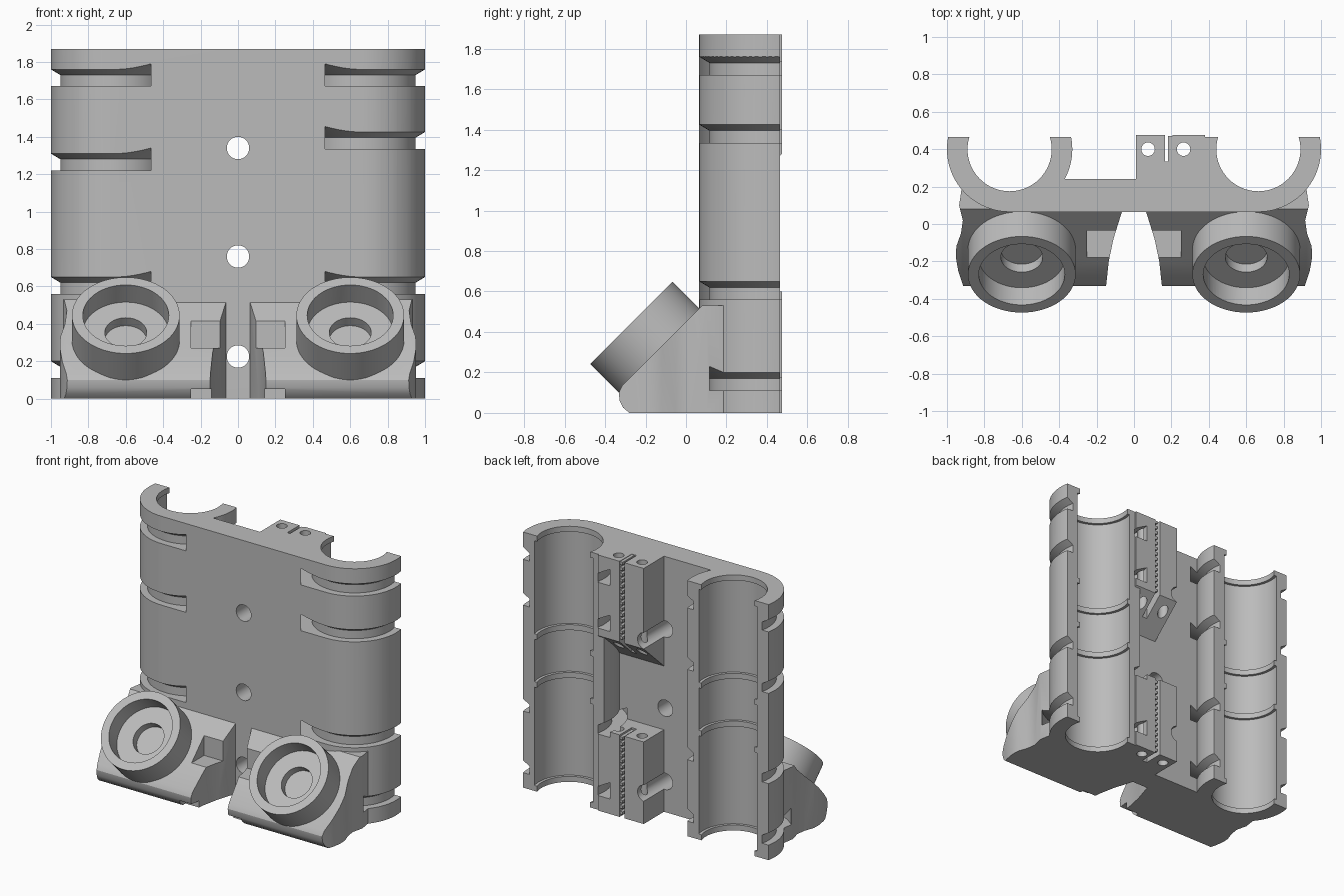
import bpy, bmesh, math
from mathutils import Matrix, Vector

if "Cube" in bpy.data.objects:
    bpy.data.objects.remove(bpy.data.objects["Cube"])

H = 1.87                  # total height
RX, RY = 0.665, 0.40      # bearing rail axis
R_OUT = 0.335             # rail outer radius
BACK = 0.465              # rear plane of the rails

grey = bpy.data.materials.new("light_grey_plastic")
grey.use_nodes = True
grey.diffuse_color = (0.5, 0.5, 0.5, 1)
grey.node_tree.nodes["Principled BSDF"].inputs["Base Color"].default_value = (0.5, 0.5, 0.5, 1)


def finish(name, bm, matrix=None):
    if matrix:
        bm.transform(matrix)
    bmesh.ops.recalc_face_normals(bm, faces=bm.faces[:])
    mesh = bpy.data.meshes.new(name)
    bm.to_mesh(mesh)
    bm.free()
    mesh.materials.append(grey)
    ob = bpy.data.objects.new(name, mesh)
    bpy.context.collection.objects.link(ob)
    return ob


def extrude(name, points, lo, hi, axis="Z"):
    """Extrude an (x, y) outline along Z, or a (y, z) outline along X."""
    place = (lambda a, b: (a, b, lo)) if axis == "Z" else (lambda a, b: (lo, a, b))
    step = (0, 0, hi - lo) if axis == "Z" else (hi - lo, 0, 0)
    bm = bmesh.new()
    face = bm.faces.new([bm.verts.new(place(a, b)) for a, b in points])
    out = bmesh.ops.extrude_face_region(bm, geom=[face])
    moved = [g for g in out["geom"] if isinstance(g, bmesh.types.BMVert)]
    bmesh.ops.translate(bm, verts=moved, vec=step)
    return finish(name, bm)


def box(name, x0, x1, y0, y1, z0, z1):
    return extrude(name, [(x0, y0), (x1, y0), (x1, y1), (x0, y1)], z0, z1)


def lathe(name, profile, matrix, closed=False, steps=64):
    """Spin an (r, z) profile about Z, then place it."""
    bm = bmesh.new()
    vs = [bm.verts.new((r, 0, z)) for r, z in profile]
    pairs = list(zip(vs, vs[1:])) + ([(vs[-1], vs[0])] if closed else [])
    es = [bm.edges.new(p) for p in pairs]
    bmesh.ops.spin(bm, geom=vs + es, cent=(0, 0, 0), axis=(0, 0, 1),
                   angle=math.tau, steps=steps, use_duplicate=False)
    bmesh.ops.remove_doubles(bm, verts=bm.verts[:], dist=1e-5)
    return finish(name, bm, matrix)


def rod(name, radius, length, matrix):
    return lathe(name, [(0, 0), (radius, 0), (radius, length), (0, length)], matrix, steps=32)


def combine(ob, others, operation="DIFFERENCE"):
    for other in others:
        mod = ob.modifiers.new("cut", "BOOLEAN")
        mod.operation, mod.solver, mod.object = operation, "EXACT", other
        graph = bpy.context.evaluated_depsgraph_get()
        mesh = bpy.data.meshes.new_from_object(ob.evaluated_get(graph))
        ob.modifiers.clear()
        ob.data = mesh


def arc(cx, start, end, n=24):
    angles = [math.radians(start + (end - start) * i / n) for i in range(n + 1)]
    return [(cx + R_OUT * math.cos(a), RY + R_OUT * math.sin(a)) for a in angles]


def at(x, y, z):
    return Matrix.Translation((x, y, z))


# Carriage body: two rails joined by a web
tip = math.degrees(math.asin((BACK - RY) / R_OUT))
web = math.degrees(math.asin((RY - 0.24) / R_OUT))
outline = (arc(-RX, 180 - tip, 270) + arc(RX, 270, 360 + tip)
           + arc(RX, 180 - tip, 180 + web) + arc(-RX, -web, tip))
body = extrude("carriage_body", outline, 0, H)

# Belt clamps on the back
upper = extrude("upper_belt_clamp",
                [(0.2, H), (0.475, H), (0.475, 1.28), (0.2, 1.03)], 0.01, 0.38, "X")
lower = extrude("lower_belt_clamp",
                [(0.2, 0), (0.475, 0), (0.475, 0.6), (0.2, 0.6)], 0.01, 0.38, "X")

# Feet: plan outline intersected with a sloped side outline
plan = [(0.92, 0.2), (0.935, 0.1), (0.915, 0.02), (0.925, -0.05), (0.95, -0.12),
        (0.952, -0.18), (0.94, -0.25), (0.91, -0.34), (0.15, -0.34), (0.135, -0.2),
        (0.11, -0.08), (0.06, 0.08), (0.06, 0.2)]
side = [(0.25, -0.1), (-0.28, -0.1), (-0.28, 0), (-0.31, 0.025), (-0.328, 0.06),
        (-0.332, 0.1), (-0.315, 0.135), (0.08, 0.53), (0.25, 0.53)]
feet, cups = {}, {}
cutters = []
for s, label in ((1, "left"), (-1, "right")):
    foot = extrude(label + "_foot", [(s * x, y) for x, y in plan], 0, 0.6)
    wedge = extrude("wedge", side, -1.1, 1.1, "X")
    combine(foot, [wedge], "INTERSECT")
    # Pocket in the slope and small notch at the toe
    inner = sorted((0, s * 0.25))
    pocket = box("pocket", *inner, -0.5, -0.035, 0.27, 0.7)
    toe = box("toe", *sorted((s * 0.1, s * 0.25)), -0.5, -0.25, -0.1, 0.05)
    combine(foot, [pocket, toe])

    # Round cup tilted forward
    tilt = at(s * 0.6, -0.27, 0.445) @ Matrix.Rotation(math.radians(45), 4, "X")
    cup = rod(label + "_cup", 0.288, 0.2, tilt @ at(0, 0, -0.2))
    socket = lathe("socket", [(0, -0.19), (0.112, -0.19), (0.112, -0.13), (0.23, -0.13),
                              (0.23, 0.1), (0, 0.1)], tilt)
    cup_data = lathe(label + "_cup_tmp", [(0, -0.2), (0.288, -0.2), (0.288, 0), (0, 0)], tilt)
    cup.data = cup_data.data
    combine(cup, [socket])
    combine(foot, [socket])
    feet[s], cups[s] = foot, cup
    cutters += [wedge, pocket, toe, socket, cup_data]

# Bearing bores with narrow retaining lips, and ring slots for ties
rail_cuts = {}
lips = [(-0.1, 0.04), (0.76, 0.8), (1.11, 1.15), (H - 0.04, H + 0.1)]
slots = {1: (0.11, 0.56, 1.335, 1.67), -1: (0.11, 0.56, 1.22, 1.67)}
for s in (1, -1):
    profile = [(0, -0.1)]
    for i, (z0, z1) in enumerate(lips):
        profile += [(0.245, z0)] if i else []
        profile += [(0.225, z0), (0.225, z1)]
        profile += [(0.245, z1)] if i < 3 else []
    profile.append((0, H + 0.1))
    bore = lathe("bore", profile, at(s * RX, RY, 0))
    rings = [lathe("ring", [(0.285, z), (0.39, z), (0.39, z + 0.12), (0.335, z + 0.09),
                            (0.285, z + 0.06)], at(s * RX, RY, 0), True) for z in slots[s]]
    rail_cuts[s] = [bore] + rings
    combine(body, rail_cuts[s])
    combine(feet[s], rail_cuts[s])
    cutters += rail_cuts[s]

# Bolt holes through the web
bolts = [rod("bolt", 0.06, 1, at(0, 0.7, z) @ Matrix.Rotation(math.radians(90), 4, "X"))
         for z in (0.225, 0.76, 1.34)]
combine(body, bolts)

# Clamp details: belt slit, vertical screw holes, tie exits, bolt clearance
slit = box("slit", 0.165, 0.205, 0.335, 0.6, -0.1, H + 0.1)
screws = [rod("screw", 0.036, H + 0.2, at(x, RY, -0.1)) for x in (0.075, 0.265)]
for clamp in (upper, lower):
    combine(clamp, [slit] + screws + rail_cuts[1][1:] + bolts)
combine(body, screws)
cutters += bolts + screws + [slit]

# Belt teeth along the slit
bm = bmesh.new()
for z0, z1 in ((0.0, 0.6), (1.28, H)):
    for i in range(int((z1 - z0) / 0.042)):
        spot = at(0.195, 0.4, z0 + 0.03 + i * 0.042)
        bmesh.ops.create_cube(bm, size=1, matrix=spot @ Matrix.Diagonal((0.024, 0.14, 0.021, 1)))
teeth = finish("belt_teeth", bm)

for ob in cutters:
    bpy.data.objects.remove(ob)

# Smooth curved faces, keep edges sharp
parts = [body, upper, lower, teeth] + list(feet.values()) + list(cups.values())
for ob in bpy.context.view_layer.objects:
    ob.select_set(ob in parts)
bpy.context.view_layer.objects.active = body
bpy.ops.object.shade_smooth_by_angle(angle=math.radians(30))
